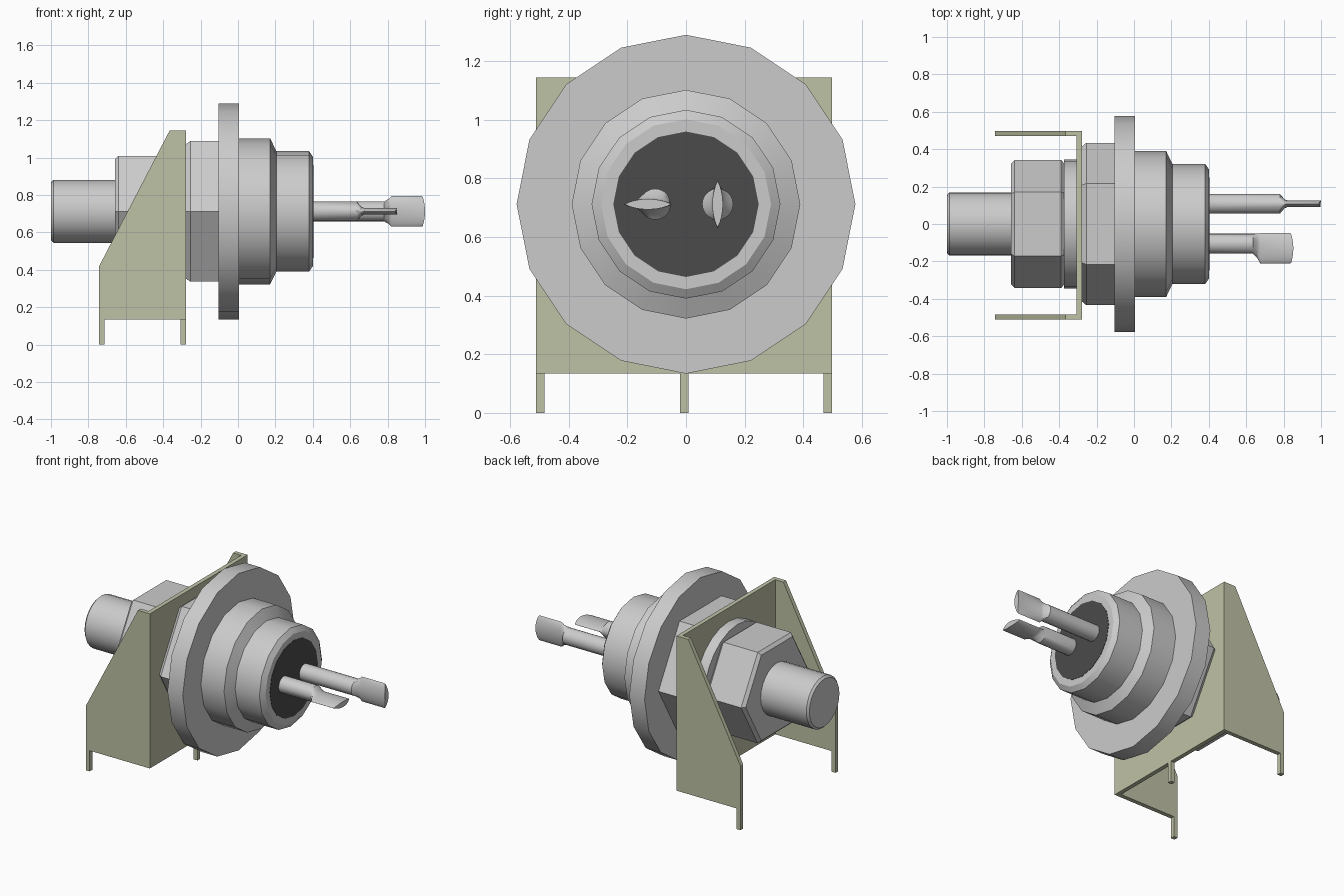
import bpy, bmesh, math
from mathutils import Vector

cube = bpy.data.objects.get("Cube")
if cube:
    bpy.data.objects.remove(cube, do_unlink=True)

AXIS_Z = 0.712


def material(name, rgb):
    m = bpy.data.materials.new(name)
    m.use_nodes = True
    m.diffuse_color = (*rgb, 1)
    m.node_tree.nodes["Principled BSDF"].inputs["Base Color"].default_value = (*rgb, 1)
    return m


METAL = material("grey metal", (0.60, 0.60, 0.60))
BRACKET = material("olive bracket", (0.52, 0.54, 0.38))
DARK = material("dark insert", (0.07, 0.07, 0.07))


def finish(name, bm, mat, smooth=False):
    bmesh.ops.recalc_face_normals(bm, faces=bm.faces)
    mesh = bpy.data.meshes.new(name)
    bm.to_mesh(mesh)
    bm.free()
    mesh.materials.append(mat)
    ob = bpy.data.objects.new(name, mesh)
    bpy.context.collection.objects.link(ob)
    if smooth:
        bpy.ops.object.select_all(action='DESELECT')
        ob.select_set(True)
        bpy.context.view_layer.objects.active = ob
        bpy.ops.object.shade_smooth_by_angle(angle=math.radians(30))
    return ob


def loft(name, rings, mat, smooth=True):
    """Skin equal-length rings of points and cap both ends."""
    bm = bmesh.new()
    loops = [[bm.verts.new(p) for p in ring] for ring in rings]
    n = len(loops[0])
    for a, b in zip(loops, loops[1:]):
        for i in range(n):
            j = (i + 1) % n
            bm.faces.new((a[i], a[j], b[j], b[i]))
    bm.faces.new(loops[0])
    bm.faces.new(loops[-1])
    return finish(name, bm, mat, smooth)


def lathe(name, profile, sides, mat=METAL, start=0.0):
    """Turn (x, radius) points around the long axis."""
    angles = [start + math.tau * i / sides for i in range(sides)]
    rings = [[(x, r * math.sin(a), AXIS_Z + r * math.cos(a)) for a in angles]
             for x, r in profile]
    return loft(name, rings, mat)


def box(name, lo, hi, mat):
    bm = bmesh.new()
    bmesh.ops.create_cube(bm, size=1)
    for v in bm.verts:
        v.co = Vector([(l + h) / 2 + c * (h - l) for l, h, c in zip(lo, hi, v.co)])
    return finish(name, bm, mat)


# Turned body, from the rear shaft to the front collar
lathe("rear_shaft", [(-1.0, 0.155), (-0.987, 0.168), (-0.64, 0.168)], 24)
lathe("rear_nut", [(-0.657, 0.322), (-0.638, 0.343), (-0.39, 0.343), (-0.372, 0.322)],
      6, start=math.pi / 2)
lathe("washer", [(-0.374, 0.345), (-0.27, 0.345)], 24)
lathe("front_nut", [(-0.278, 0.415), (-0.255, 0.434), (-0.10, 0.434)], 6, start=math.pi / 2)
lathe("flange", [(-0.105, 0.578), (0.005, 0.578)], 16)
lathe("front_body", [(0.0, 0.39), (0.172, 0.39), (0.205, 0.322), (0.38, 0.322),
                     (0.402, 0.29)], 16)
lathe("insert", [(0.396, 0.248), (0.404, 0.248)], 16, DARK)

# Bracket: back plate, two tapered side plates and three legs
X0, X1, Y0, Y1, T = -0.742, -0.279, -0.511, 0.498, 0.028
box("bracket_plate", (X1 - T, Y0, 0.135), (X1, Y1, 1.145), BRACKET)
side = [(X0, 0.135), (X1, 0.135), (X1, 1.145), (-0.365, 1.145), (X0, 0.42)]
for label, y in (("right", Y0), ("left", Y1 - T)):
    loft("bracket_side_" + label,
         [[(x, yy, z) for x, z in side] for yy in (y, y + T)], BRACKET, False)
    box("bracket_leg_" + label, (X0, y, 0), (X0 + T, y + T, 0.14), BRACKET)
box("bracket_leg_centre", (X1 - T, -0.02, 0), (X1, 0.008, 0.14), BRACKET)


# Round pins that flatten into thin lens-shaped blades with a rounded end
def pin(name, y, blade_y, neck, tip, upright):
    def ring(x, wide, thin, lens, cy, bulge=0.0):
        pts = []
        for i in range(20):
            a = math.tau * i / 20
            u, v = wide * math.cos(a), thin * math.sin(a) * abs(math.sin(a)) ** lens
            px = x - bulge * math.cos(a) ** 2
            pts.append((px, cy + v, AXIS_Z + u) if upright else (px, cy + u, AXIS_Z + v))
        return pts
    r = 0.053
    loft(name, [ring(0.38, r, r, 0, y),
                ring(neck, r, r, 0, y),
                ring(neck + 0.025, 0.066, 0.024, 0.5, (y + blade_y) / 2),
                ring(neck + 0.04, 0.081, 0.018, 0.6, blade_y),
                ring(tip - 0.016, 0.081, 0.018, 0.6, blade_y),
                ring(tip, 0.077, 0.018, 0.6, blade_y, 0.012)], METAL)


pin("pin_left", 0.108, 0.108, 0.78, 1.0, True)
pin("pin_right", -0.105, -0.13, 0.635, 0.852, False)
